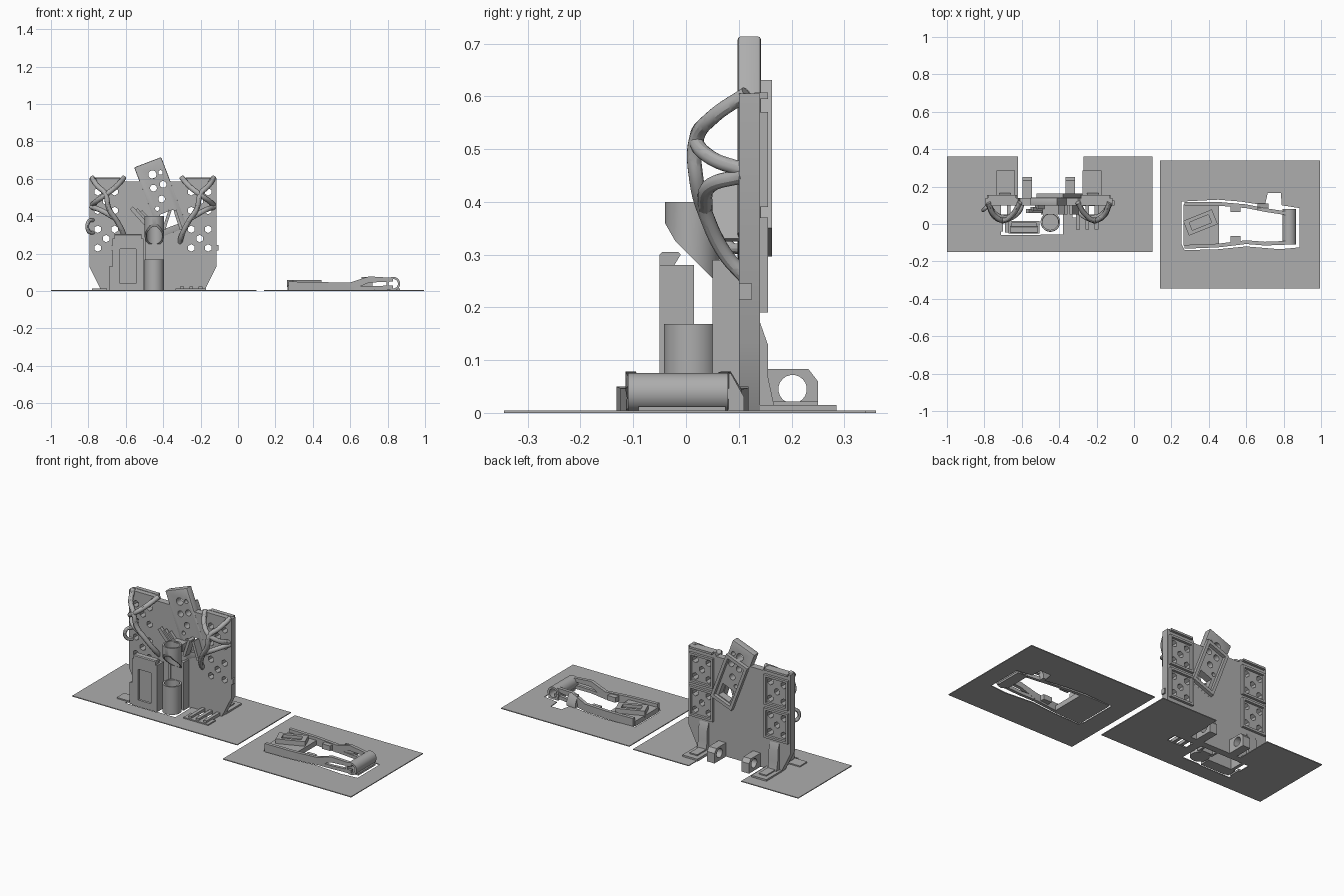
import bpy, bmesh, math
from mathutils import Matrix, Vector

if "Cube" in bpy.data.objects:
    bpy.data.objects.remove(bpy.data.objects["Cube"])

grey = bpy.data.materials.new("plain_grey")
grey.use_nodes = True
grey.diffuse_color = (0.42, 0.42, 0.42, 1)
grey.node_tree.nodes["Principled BSDF"].inputs["Base Color"].default_value = (0.42, 0.42, 0.42, 1)

MID = -0.455  # mirror plane of the wall assembly
made = []


def link(name, mesh):
    ob = bpy.data.objects.new(name, mesh)
    bpy.context.collection.objects.link(ob)
    mesh.materials.clear()
    mesh.materials.append(grey)
    made.append(ob)
    return ob


def prism(name, pts, axis, a, b):
    """Extrude a 2D outline along an axis from a to b."""
    place = {"x": lambda u, v, w: (w, u, v), "y": lambda u, v, w: (u, w, v), "z": lambda u, v, w: (u, v, w)}[axis]
    bm = bmesh.new()
    low = [bm.verts.new(place(u, v, a)) for u, v in pts]
    high = [bm.verts.new(place(u, v, b)) for u, v in pts]
    bm.faces.new(low)
    bm.faces.new(high)
    for i in range(len(pts)):
        j = (i + 1) % len(pts)
        bm.faces.new((low[i], low[j], high[j], high[i]))
    bmesh.ops.recalc_face_normals(bm, faces=bm.faces)
    mesh = bpy.data.meshes.new(name)
    bm.to_mesh(mesh)
    bm.free()
    return link(name, mesh)


def rect(x0, x1, y0, y1):
    return [(x0, y0), (x1, y0), (x1, y1), (x0, y1)]


def box(name, x0, x1, y0, y1, z0, z1):
    return prism(name, rect(x0, x1, y0, y1), "z", z0, z1)


def ring(cx, cy, r, n=32):
    return [(cx + r * math.cos(math.tau * (i + 0.5) / n), cy + r * math.sin(math.tau * (i + 0.5) / n)) for i in range(n)]


def turned(cx, cy, w, h, deg):
    """Rectangle outline turned about its own centre."""
    m = Matrix.Rotation(math.radians(deg), 2)
    return [tuple(m @ Vector(p) + Vector((cx, cy))) for p in rect(-w / 2, w / 2, -h / 2, h / 2)]


def remove(ob):
    made.remove(ob)
    bpy.data.objects.remove(ob)


def cut(ob, outlines, axis, a, b):
    """Cut prisms out of a part."""
    for pts in outlines:
        tool = prism("cutter", pts, axis, a, b)
        mod = ob.modifiers.new("cut", "BOOLEAN")
        mod.operation, mod.solver, mod.object = "DIFFERENCE", "EXACT", tool
        bpy.context.view_layer.update()
        mesh = bpy.data.meshes.new_from_object(ob.evaluated_get(bpy.context.evaluated_depsgraph_get()))
        ob.modifiers.clear()
        ob.data = mesh
        remove(tool)


def tube(name, pts, r=0.014):
    cu = bpy.data.curves.new(name, "CURVE")
    cu.dimensions, cu.bevel_depth, cu.bevel_resolution, cu.use_fill_caps = "3D", r, 4, True
    sp = cu.splines.new("BEZIER")
    sp.bezier_points.add(len(pts) - 1)
    for bp, p in zip(sp.bezier_points, pts):
        bp.co, bp.handle_left_type, bp.handle_right_type = p, "AUTO", "AUTO"
    tmp = bpy.data.objects.new("tmp", cu)
    bpy.context.collection.objects.link(tmp)
    bpy.context.view_layer.update()
    mesh = bpy.data.meshes.new_from_object(tmp.evaluated_get(bpy.context.evaluated_depsgraph_get()))
    bpy.data.objects.remove(tmp)
    return link(name, mesh)


def ribbon(name, stations, w):
    """Bar through stations of (x, y, bottom, top)."""
    bm = bmesh.new()
    loops = [[bm.verts.new(p) for p in ((x, y - w / 2, a), (x, y + w / 2, a), (x, y + w / 2, b), (x, y - w / 2, b))]
             for x, y, a, b in stations]
    bm.faces.new(loops[0])
    bm.faces.new(loops[-1])
    for p, q in zip(loops, loops[1:]):
        for i in range(4):
            bm.faces.new((p[i], p[i - 1], q[i - 1], q[i]))
    bmesh.ops.recalc_face_normals(bm, faces=bm.faces)
    mesh = bpy.data.meshes.new(name)
    bm.to_mesh(mesh)
    bm.free()
    return link(name, mesh)


# Two thin base sheets with openings
sheet = box("wall_base_sheet", -1, 0.1, -0.15, 0.36, 0, 0.005)
cut(sheet, [rect(-0.62, -0.27, 0.1, 0.4), rect(-0.71, -0.5, -0.06, 0.101),
            rect(-0.51, -0.38, -0.055, 0.102), rect(-0.33, -0.2, 0.035, 0.095)], "z", -0.1, 0.1)
sheet = box("arm_base_sheet", 0.14, 0.995, -0.345, 0.34, 0, 0.005)
cut(sheet, [[(0.255, 0.12), (0.45, 0.13), (0.57, 0.12), (0.7, 0.1), (0.715, 0.165), (0.785, 0.165), (0.79, 0.1),
             (0.885, 0.085), (0.885, -0.125), (0.78, -0.135), (0.6, -0.12), (0.45, -0.135), (0.27, -0.14),
             (0.255, -0.11)]], "z", -0.1, 0.1)

# Upright wall with a slanted opening and clusters of holes
half = [(MID, 0), (-0.18, 0), (-0.115, 0.13), (-0.115, 0.605), (-0.29, 0.605), (-0.3, 0.585)]
outline = half + [(2 * MID - x, z) for x, z in reversed(half[1:])]
wall = prism("wall", outline, "y", 0.1, 0.14)
tilt = 20.8
axis_dir = Vector((math.sin(math.radians(tilt)), -math.cos(math.radians(tilt))))
side_dir = Vector((-axis_dir.y, axis_dir.x))
top = Vector((-0.483, 0.688))


def on_panel(along, across=0):
    return tuple(top + axis_dir * along + side_dir * across)


holes = []
for zc in (0.28, 0.48):
    for dx, dz in ((0, 0), (-0.045, -0.05), (0.045, -0.05), (-0.045, 0.05), (0.045, 0.05)):
        holes += [ring(x, zc + dz, 0.02, 6) for x in (-0.205 + dx, 2 * MID + 0.205 - dx)]
cut(wall, [turned(*on_panel(0.2), 0.15, 0.39, tilt)] + holes, "y", 0, 0.3)

# Slanted panel set into the wall
panel = prism("slanted_panel", turned(*on_panel(0.2), 0.155, 0.4, tilt), "y", 0.098, 0.142)
bev = panel.modifiers.new("soft_edges", "BEVEL")
bev.width, bev.segments = 0.006, 2
cut(panel, [ring(*on_panel(a, s), r, 16) for a, s, r in
            ((0.07, 0, 0.022), (0.075, 0.045, 0.012), (0.14, -0.02, 0.018), (0.14, 0.035, 0.018),
             (0.21, 0, 0.018), (0.25, -0.04, 0.012))] + [turned(*on_panel(0.325), 0.08, 0.08, tilt)], "y", 0, 0.3)
rim = prism("slanted_rim", turned(*on_panel(0.24), 0.15, 0.3, tilt), "y", 0.141, 0.163)
cut(rim, [turned(*on_panel(0.24), 0.115, 0.26, tilt)], "y", 0, 0.3)

# Parts that repeat on both sides of the wall
horn_paths = {
    "long_horn": [(-0.13, 0.115, 0.605), (-0.16, 0.05, 0.56), (-0.2, 0.02, 0.52), (-0.22, 0.02, 0.44),
                  (-0.265, 0.04, 0.37), (-0.3, 0.075, 0.3), (-0.31, 0.11, 0.26)],
    "short_horn": [(-0.3, 0.115, 0.605), (-0.26, 0.05, 0.56), (-0.21, 0.02, 0.52), (-0.16, 0.045, 0.485),
                   (-0.13, 0.11, 0.46)],
    "cross_horn": [(-0.125, 0.11, 0.45), (-0.18, 0.045, 0.43), (-0.25, 0.035, 0.39)]}
for side, flip in (("left", False), ("right", True)):
    def mx(x):
        return 2 * MID - x if flip else x

    def side_box(name, x0, x1, *rest):
        return box(side + "_" + name, *sorted((mx(x0), mx(x1))), *rest)
    for name, path in horn_paths.items():
        tube(side + "_" + name, [(mx(x), y, z) for x, y, z in path])
    for level, zc in (("lower", 0.28), ("upper", 0.48)):
        frame = side_box(level + "_back_frame", -0.285, -0.125, 0.139, 0.155, zc - 0.09, zc + 0.09)
        cut(frame, [rect(mx(-0.205) - 0.067, mx(-0.205) + 0.067, zc - 0.077, zc + 0.077)], "y", 0, 0.3)
    prism(side + "_back_gusset", [(0.139, 0), (0.17, 0), (0.155, 0.07), (0.155, 0.13), (0.139, 0.175)], "x",
          *sorted((mx(-0.25), mx(-0.19))))
    side_box("back_foot", -0.275, -0.175, 0.14, 0.285, 0, 0.015)
    side_box("foot_ridge", -0.25, -0.2, 0.15, 0.25, 0.01, 0.022)
    # Hinge block with a cross bore
    lug = prism(side + "_hinge_block", [(0.139, 0), (0.25, 0), (0.25, 0.06), (0.232, 0.083), (0.139, 0.083)], "x",
                *sorted((mx(-0.365), mx(-0.315))))
    cut(lug, [ring(0.202, 0.045, 0.027, 20)], "x", -1, 1)
    side_box("top_lip", -0.28, -0.13, 0.13, 0.155, 0.595, 0.607)
box("front_foot", -0.335, -0.17, -0.04, 0.03, 0, 0.012)
for x in (-0.31, -0.26, -0.21):
    box("front_foot_rib", x, x + 0.02, -0.03, 0.105, 0.006, 0.024)
box("right_front_foot", -0.78, -0.7, -0.04, 0.03, 0, 0.012)
tube("side_loop", [(-0.77, 0.11, 0.38), (-0.8, 0.08, 0.37), (-0.8, 0.08, 0.32), (-0.77, 0.11, 0.31)], 0.01)
box("side_peg", -0.13, -0.105, 0.1, 0.125, 0.215, 0.245)

# Upright case with a window and a wedge cap
case = box("case", -0.67, -0.505, -0.05, 0.015, 0, 0.28)
cut(case, [rect(-0.655, -0.52, -0.035, 0.005)], "z", 0.015, 0.4)
cut(case, [rect(-0.63, -0.545, 0.04, 0.225)], "y", -0.1, -0.02)
prism("case_cap", [(-0.05, 0.275), (-0.025, 0.275), (-0.01, 0.3), (-0.015, 0.305), (-0.045, 0.305), (-0.05, 0.3)],
      "x", -0.66, -0.515)
box("case_step", -0.69, -0.668, -0.045, 0.01, 0, 0.13)
box("case_bridge", -0.68, -0.66, 0.01, 0.105, 0, 0.12)

# Lower cup, sloped upper holder and the web behind them
cup = prism("lower_cup", ring(-0.447, 0.01, 0.052), "z", 0, 0.168)
cut(cup, [ring(-0.447, 0.01, 0.042)], "z", 0.01, 0.3)
holder = prism("upper_holder", ring(-0.447, 0.012, 0.052), "z", 0.2, 0.4)
cut(holder, [ring(-0.447, 0.012, 0.043)], "z", 0, 0.5)
cut(holder, [[(-0.1, 0.1), (0.1, 0.1), (0.1, 0.2), (0.055, 0.25), (-0.02, 0.325), (-0.04, 0.36), (-0.1, 0.36)]],
    "x", -1, 0)
for x in (-0.497, -0.409):
    box("cup_web", x, x + 0.012, 0.05, 0.105, 0, 0.29)
box("cup_back", -0.497, -0.397, 0.055, 0.07, 0, 0.29)
box("holder_bracket", -0.49, -0.405, 0.05, 0.105, 0.35, 0.395)
for i in range(3):
    prism("claw", turned(-0.53 + 0.025 * i, 0.4 - 0.01 * i, 0.022, 0.12, 42), "y", 0.06 + 0.01 * i, 0.08 + 0.01 * i)
for deg in (-18, 18):
    prism("hook", turned(-0.35 + deg / 600, 0.38, 0.016, 0.11, deg), "y", 0.05, 0.1)

# Lying arm: deck, tilted pocket, rails and bored end
deck = box("arm_deck", 0.265, 0.455, -0.115, 0.105, 0, 0.03)
pocket = prism("arm_pocket", turned(0.355, 0.008, 0.165, 0.085, 22), "z", 0.02, 0.058)
cut(pocket, [turned(0.355, 0.008, 0.11, 0.045, 22)], "z", 0.04, 0.1)
for name, ys in (("back", (0.108, 0.108, 0.095, 0.075, 0.055)), ("front", (-0.122, -0.115, -0.097, -0.105, -0.1))):
    side = 1 if name == "back" else -1
    xs = (0.27, 0.45, 0.6, 0.7, 0.83)
    ribbon(name + "_rail", list(zip(xs, ys, (0, 0, 0, 0.045, 0.05), (0.05, 0.047, 0.045, 0.078, 0.07))), 0.02)
    ribbon(name + "_strut", list(zip(xs[2:], ys[2:], (0, 0.006, 0.008), (0.022, 0.025, 0.03))), 0.018)
    box(name + "_tab", 0.515, 0.57, *sorted((ys[2], ys[2] - side * 0.032)), 0.01, 0.04)
barrel = prism("arm_barrel", ring(0.83, 0.0385, 0.037), "y", -0.11, 0.08)
cut(barrel, [ring(0.83, 0.0385, 0.025)], "y", -0.2, 0.2)
box("arm_barrel_foot", 0.8, 0.865, -0.09, 0.075, 0, 0.012)
prism("arm_side_wedge", [(0.075, 0.005), (0.11, 0.005), (0.11, 0.03), (0.085, 0.075), (0.075, 0.075)], "x", 0.66, 0.72)

# Smooth curved sides, keep edges sharp
bpy.ops.object.select_all(action="DESELECT")
for ob in made:
    ob.select_set(True)
bpy.context.view_layer.objects.active = made[0]
bpy.ops.object.shade_smooth_by_angle(angle=math.radians(30))
